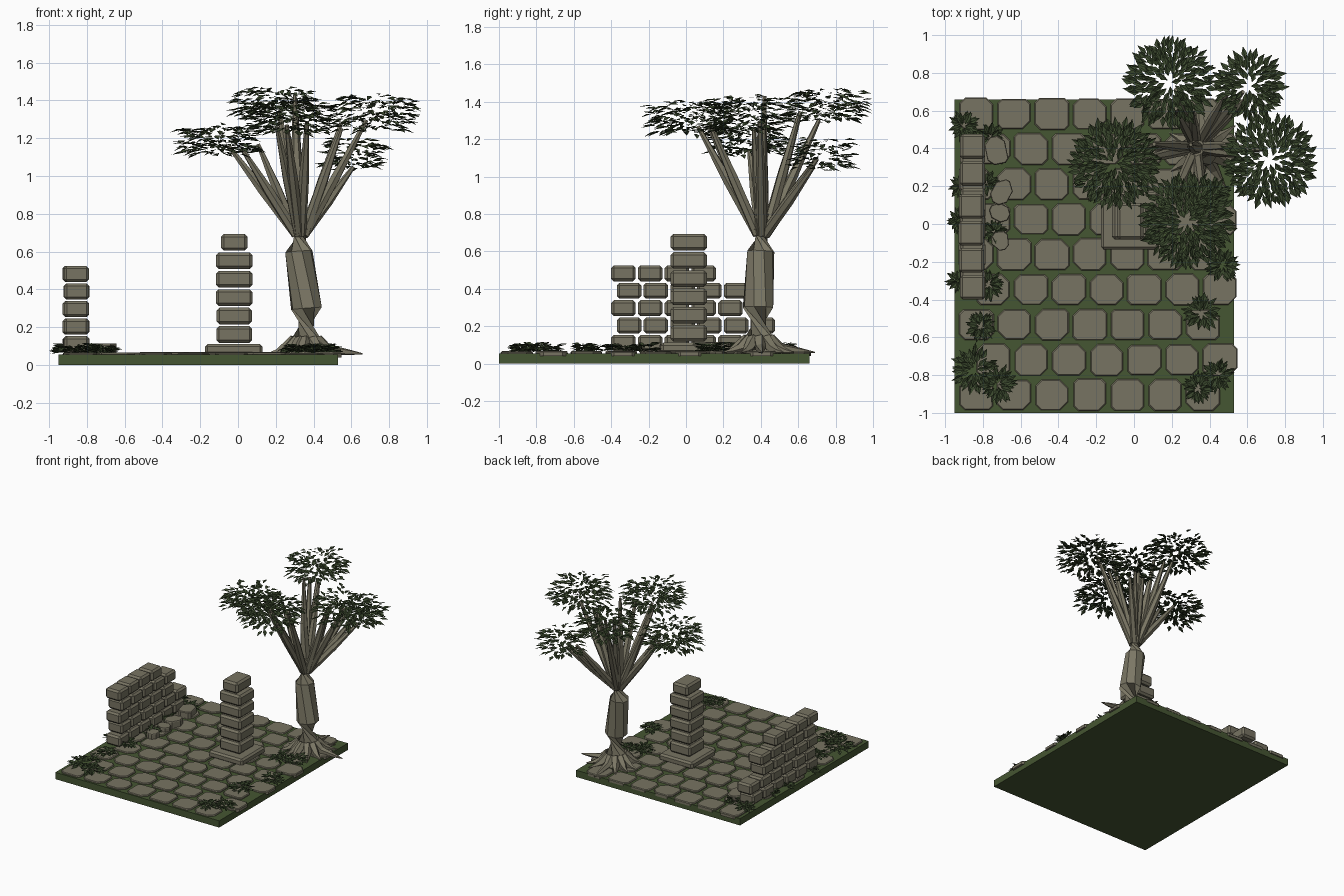
import bpy, bmesh, math, random
from mathutils import Vector, Matrix

if "Cube" in bpy.data.objects:
    bpy.data.objects.remove(bpy.data.objects["Cube"])
random.seed(7)
R = random.uniform


def mat(name, rgb):
    m = bpy.data.materials.new(name)
    m.diffuse_color = (*rgb, 1)
    m.use_nodes = True
    m.node_tree.nodes["Principled BSDF"].inputs["Base Color"].default_value = m.diffuse_color
    return m


STONE = mat("stone", (0.185, 0.172, 0.122))
GRASS = mat("moss_green", (0.060, 0.092, 0.032))
BARK = mat("bark", (0.200, 0.186, 0.130))
LEAF = mat("leaf_green", (0.042, 0.064, 0.026))


def finish(bm, name, material):
    me = bpy.data.meshes.new(name)
    bm.to_mesh(me)
    bm.free()
    me.materials.append(material)
    ob = bpy.data.objects.new(name, me)
    bpy.context.collection.objects.link(ob)
    return ob


def block(bm, lo, hi, bevel=0.0, turn=0.0):
    """Bevelled box between two corners."""
    lo, hi = Vector(lo), Vector(hi)
    m = (Matrix.Translation((lo + hi) / 2) @ Matrix.Rotation(turn, 4, 'Z')
         @ Matrix.Diagonal((*(hi - lo), 1)))
    vs = bmesh.ops.create_cube(bm, size=1, matrix=m)["verts"]
    if bevel:
        es = list({e for v in vs for e in v.link_edges})
        bmesh.ops.bevel(bm, geom=es, offset=bevel, segments=1, affect='EDGES')


def slab(bm, x, y, w, d, z0, z1, turn=0.0):
    """Paving stone: rectangle with irregular cut corners and a bevelled top."""
    pts = []
    for sx, sy in ((1, 1), (-1, 1), (-1, -1), (1, -1)):
        c = R(0.018, 0.045)
        pair = [(sx * w / 2, sy * (d / 2 - c)), (sx * (w / 2 - c), sy * d / 2)]
        pts += pair if sx * sy > 0 else pair[::-1]
    rot = Matrix.Rotation(turn, 2)
    pts = [rot @ Vector(p) for p in pts]
    rings = [[bm.verts.new((x + p.x * s, y + p.y * s, z)) for p in pts]
             for s, z in ((1, z0), (1, z1 - 0.006), (0.94, z1))]
    for a, b in zip(rings, rings[1:]):
        for i in range(8):
            j = (i + 1) % 8
            bm.faces.new((a[i], a[j], b[j], b[i]))
    bm.faces.new(rings[-1])
    bm.faces.new(rings[0][::-1])


def tube(bm, path, sides):
    """Tapered limb through (x, y, z, radius) points."""
    pts = [Vector(p[:3]) for p in path]
    rings = []
    for i, p in enumerate(pts):
        t = (pts[min(i + 1, len(pts) - 1)] - pts[max(i - 1, 0)]).normalized()
        q = t.to_track_quat('Z', 'Y')
        rings.append([bm.verts.new(p + q @ Vector((math.cos(a), math.sin(a), 0)) * path[i][3])
                      for a in (2 * math.pi * k / sides for k in range(sides))])
    for a, b in zip(rings, rings[1:]):
        for i in range(sides):
            j = (i + 1) % sides
            bm.faces.new((a[i], a[j], b[j], b[i]))
    bm.faces.new(rings[0][::-1])
    bm.faces.new(rings[-1])


def leaf(bm, base, ang, pitch, length, width):
    """Pointed leaf folded along its midrib."""
    m = (Matrix.Translation(base) @ Matrix.Rotation(ang, 4, 'Z')
         @ Matrix.Rotation(-pitch, 4, 'Y') @ Matrix.Rotation(R(-0.35, 0.35), 4, 'X'))
    b, l, t, r = [bm.verts.new(m @ Vector(p)) for p in (
        (0, 0, 0), (length * .42, width / 2, .005), (length, 0, -.004), (length * .42, -width / 2, .005))]
    bm.faces.new((b, t, l))
    bm.faces.new((b, r, t))


# mossy ground plate
bm = bmesh.new()
block(bm, (-0.95, -1.0, 0), (0.53, 0.66, 0.055))
finish(bm, "ground_plate", GRASS)

# staggered paving
bm = bmesh.new()
for row in range(9):
    for k in range(7):
        x = -0.835 + 0.2 * k + (0.09 if row % 2 else 0)
        slab(bm, x, -0.905 + 0.186 * row, R(0.172, 0.186), R(0.158, 0.174), 0.04, R(0.063, 0.069))
finish(bm, "paving_stones", STONE)

# ruined brick wall, stepped at the far end: (start y, brick count)
bm = bmesh.new()
for c, (y0, n) in enumerate(((-0.40, 6), (-0.37, 6), (-0.40, 5), (-0.37, 5), (-0.40, 4))):
    for k in range(n):
        y, x = y0 + 0.143 * k, -0.857 + R(-0.006, 0.006)
        z = 0.068 + 0.093 * c
        block(bm, (x - 0.066, y, z), (x + 0.066, y + 0.131, z + 0.085), 0.014)
finish(bm, "broken_wall", STONE)

# square column on a plinth
bm = bmesh.new()
block(bm, (-0.175, -0.135, 0.055), (0.13, 0.17, 0.112), 0.014)
for k in range(6):
    w = 0.07 if k == 5 else R(0.093, 0.098)
    z = 0.118 + 0.0975 * k
    block(bm, (-0.02 - w, 0.015 - 0.097, z), (-0.02 + w, 0.015 + 0.097, z + 0.088), 0.015)
finish(bm, "stone_column", STONE)

# fallen stones beside the wall
bm = bmesh.new()
for x, y, w, d, z, t in ((-0.73, 0.39, .11, .15, .11, .2), (-0.70, 0.17, .10, .14, .115, -.5),
                         (-0.71, 0.06, .10, .10, .10, .3), (-0.71, -0.09, .09, .10, .105, .1)):
    slab(bm, x, y, w, d, 0.055, z, t)
finish(bm, "fallen_stones", STONE)

# trunk
bm = bmesh.new()
tube(bm, [(.36, .39, .05, .115), (.36, .39, .12, .096), (.362, .385, .3, .084),
          (.322, .4, .6, .074), (.33, .405, .72, .052), (.33, .405, .80, .045)], 8)
finish(bm, "tree_trunk", BARK)

# surface roots
bm = bmesh.new()
for k in range(12):
    a = 2 * math.pi * k / 12 + R(-0.12, 0.12)
    far = 0.30 if k in (0, 3) else R(0.19, 0.25)
    c, s = math.cos(a), math.sin(a)
    tube(bm, [(.36 + c * d, .39 + s * d, z, r) for d, z, r in (
        (.06, .13, .035), (.12, .082, .028), (far * .75, .068, .016), (far, .06, .003))], 5)
finish(bm, "tree_roots", BARK)

# foliage crowns: centre, radius, half height, leaf count
crowns = [((-0.10, 0.32, 1.19), 0.24, 0.09, 230), ((0.19, 0.75, 1.38), 0.24, 0.10, 220),
          ((0.72, 0.34, 1.33), 0.25, 0.11, 230), ((0.28, 0.02, 1.31), 0.25, 0.10, 250),
          ((0.61, 0.73, 1.12), 0.19, 0.10, 130)]

# branches fanning from the trunk top to each crown
bm = bmesh.new()
for centre, rad, hh, n in crowns:
    cen = Vector(centre)
    for k in range(3):
        start = Vector((.33, .405, .69))
        end = start.lerp(cen, 0.72) + Vector((R(-.09, .09), R(-.09, .09), 0))
        end.z = cen.z - R(0.02, 0.08)
        out = (end - start) * Vector((1, 1, 0)).length / 1.414
        out.z = 0
        start += out.normalized() * 0.022
        mid = start.lerp(end, 0.5)
        tube(bm, [(*start, .028), (*mid, .027), (*end, .011)], 6)
tube(bm, [(.33, .405, .72, .04), (.31, .41, 1.05, .03), (.30, .42, 1.43, .010)], 6)
finish(bm, "tree_branches", BARK)

# tree leaves: flat radiating rosettes, domed
for i, (centre, rad, hh, n) in enumerate(crowns):
    bm = bmesh.new()
    for k in range(n):
        a = k * 2.39996
        f = math.sqrt((k + 0.5) / n)
        d = (rad - 0.045) * f
        z = R(-1, 1) * hh * (1 - 0.25 * f)
        p = Vector(centre) + Vector((math.cos(a) * d, math.sin(a) * d, z))
        leaf(bm, p, a + R(-0.5, 0.5), R(-0.35, 0.25), R(0.055, 0.078), R(0.026, 0.036))
    finish(bm, f"leaf_crown_{i + 1}", LEAF)

# ground plants: x, y, radius
bm = bmesh.new()
for x, y, r in ((-.90, .52, .09), (-.76, .46, .08), (-.84, -.77, .14), (-.72, -.85, .11),
                (-.81, -.54, .09), (-.77, -.32, .09), (-.93, -.30, .05), (-.93, .02, .05),
                (-.78, .22, .06), (-.92, .20, .05), (-.74, -.04, .06), (.36, -.47, .11),
                (.44, -.80, .10), (.34, -.87, .09), (.47, -.22, .10), (.30, .12, .10), (.42, .16, .10)):
    n = int(420 * r)
    for k in range(n):
        a = k * 2.39996 + R(-0.3, 0.3)
        d = max(r - 0.06, 0.01) * math.sqrt((k + 0.5) / n)
        p = Vector((x + math.cos(a) * d, y + math.sin(a) * d, R(0.066, 0.10)))
        leaf(bm, p, a, R(-0.15, 0.35), R(0.05, 0.07), R(0.024, 0.034))
finish(bm, "ground_plants", LEAF)
